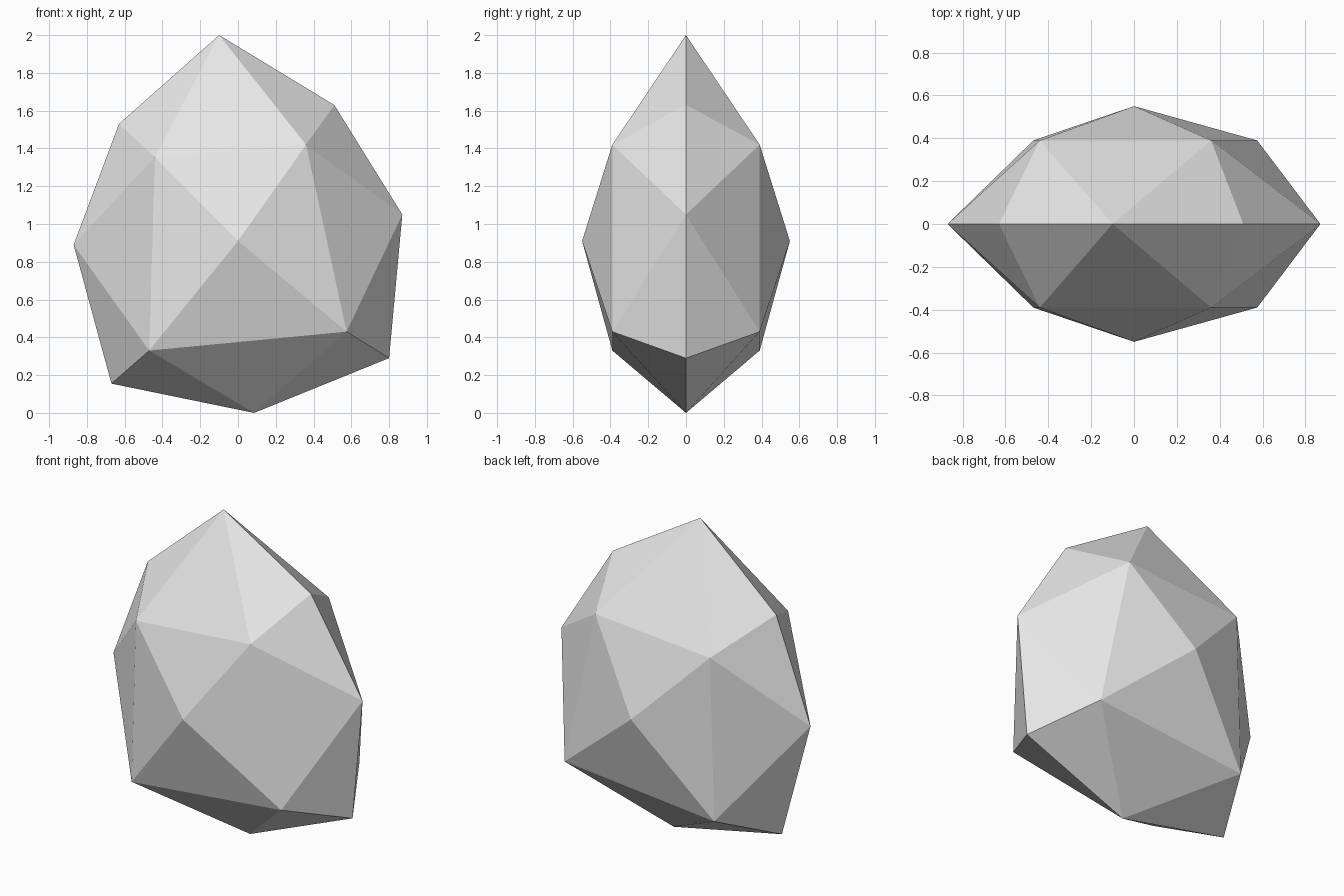
import bpy
import bmesh

cube = bpy.data.objects.get("Cube")
if cube:
    bpy.data.objects.remove(cube, do_unlink=True)

# Plain grey stone
stone = bpy.data.materials.new("stone_grey")
stone.use_nodes = True
grey = (0.8, 0.8, 0.8, 1)
stone.diffuse_color = grey
stone.node_tree.nodes["Principled BSDF"].inputs["Base Color"].default_value = grey

# Outline in the x-z plane, clockwise from the peak: ridge points alternate with corners
ridge_xz = [(-0.10, 2.0), (0.87, 1.05), (0.085, 0.0), (-0.87, 0.89)]
corner_xz = [(0.51, 1.63), (0.80, 0.29), (-0.67, 0.155), (-0.63, 1.53)]
# Shoulder points sit inward of each corner, on both faces of the rock
shoulder_xz = [(0.36, 1.42), (0.575, 0.43), (-0.47, 0.33), (-0.44, 1.355)]
shoulder_depth, pole_depth, pole_z = 0.39, 0.55, 0.91

bm = bmesh.new()
ridge = [bm.verts.new((x, 0, z)) for x, z in ridge_xz]
corner = [bm.verts.new((x, 0, z)) for x, z in corner_xz]

# Front and back halves share the outline
for side in (-1, 1):
    pole = bm.verts.new((0, side * pole_depth, pole_z))
    shoulder = [bm.verts.new((x, side * shoulder_depth, z)) for x, z in shoulder_xz]
    for i in range(4):
        n = (i + 1) % 4
        bm.faces.new((pole, shoulder[i], shoulder[n]))
        bm.faces.new((shoulder[i], ridge[n], shoulder[n]))
        bm.faces.new((shoulder[i], ridge[i], corner[i]))
        bm.faces.new((shoulder[i], corner[i], ridge[n]))

bmesh.ops.recalc_face_normals(bm, faces=bm.faces)
mesh = bpy.data.meshes.new("rock")
bm.to_mesh(mesh)
bm.free()
mesh.materials.append(stone)
rock = bpy.data.objects.new("rock", mesh)
bpy.context.collection.objects.link(rock)
